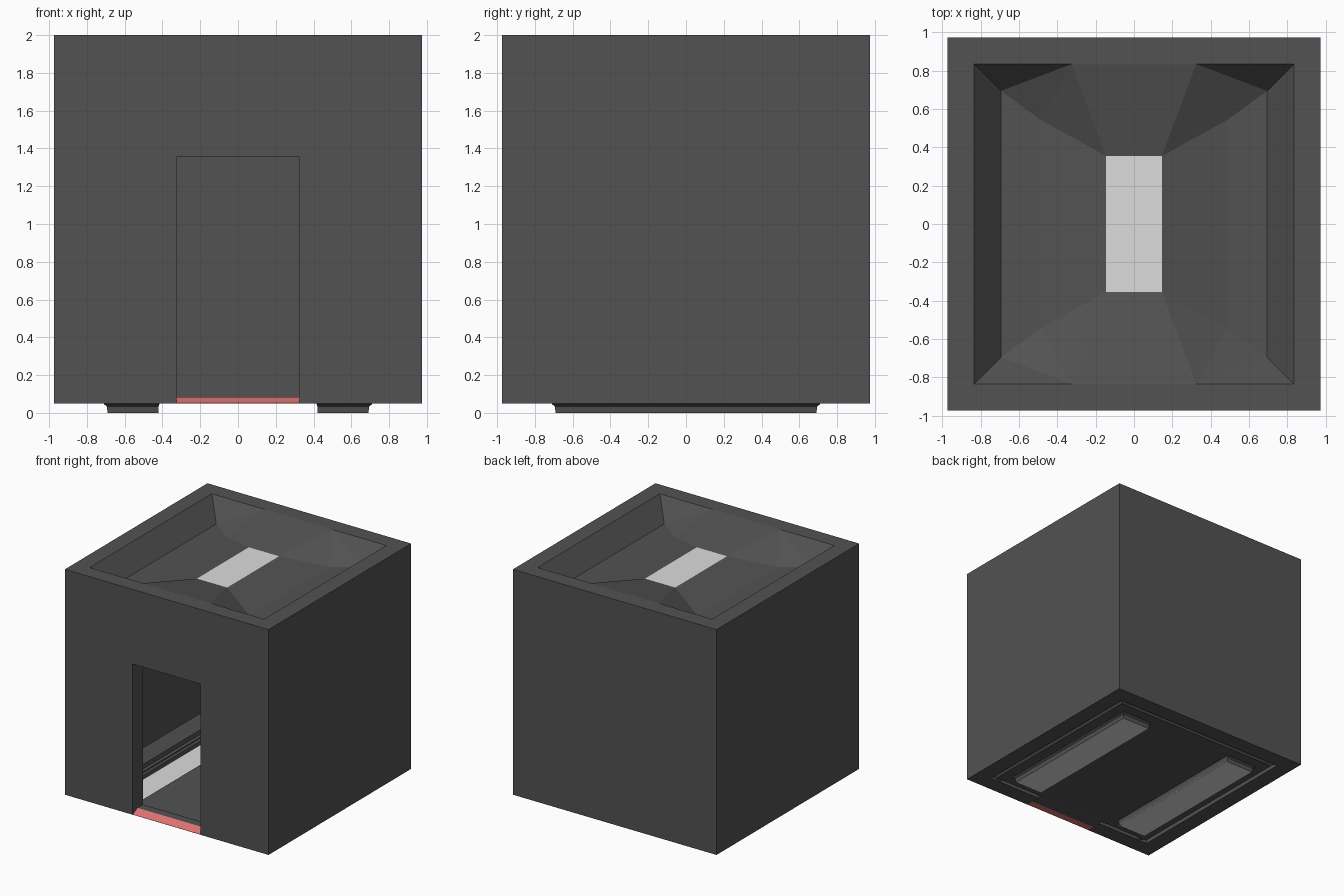
import bpy, bmesh

if "Cube" in bpy.data.objects:
    bpy.data.objects.remove(bpy.data.objects["Cube"])


def material(name, rgb):
    m = bpy.data.materials.new(name)
    m.diffuse_color = (*rgb, 1)
    m.use_nodes = True
    m.node_tree.nodes["Principled BSDF"].inputs["Base Color"].default_value = m.diffuse_color
    return m


DARK = material("dark_grey", (0.085, 0.085, 0.085))
LIGHT = material("light_panel", (0.72, 0.72, 0.72))
RED = material("soft_red", (0.74, 0.17, 0.17))


def make(name, verts, faces, mat, fix=True):
    bm = bmesh.new()
    vs = [bm.verts.new(v) for v in verts]
    for f in faces:
        bm.faces.new([vs[i] for i in f])
    bmesh.ops.remove_doubles(bm, verts=bm.verts, dist=1e-5)
    if fix:
        bmesh.ops.recalc_face_normals(bm, faces=bm.faces)
    me = bpy.data.meshes.new(name)
    bm.to_mesh(me)
    bm.free()
    me.materials.append(mat)
    ob = bpy.data.objects.new(name, me)
    bpy.context.collection.objects.link(ob)
    return ob


def box(name, x0, x1, y0, y1, z0, z1, mat=DARK):
    v = [(x, y, z) for z in (z0, z1) for x, y in ((x0, y0), (x1, y0), (x1, y1), (x0, y1))]
    f = [(3, 2, 1, 0), (4, 5, 6, 7)] + [(i, (i + 1) % 4, (i + 1) % 4 + 4, i + 4) for i in range(4)]
    return make(name, v, f, mat)


def rings(name, rects, mat=DARK, closed=False):
    """Join rectangles (x0, x1, half y, z) one after another."""
    v = [(x, y, z) for x0, x1, h, z in rects for x, y in ((x0, -h), (x1, -h), (x1, h), (x0, h))]
    n = len(rects)
    f = [(4 * k + i, 4 * k + (i + 1) % 4, 4 * ((k + 1) % n) + (i + 1) % 4, 4 * ((k + 1) % n) + i)
         for k in range(n if closed else n - 1) for i in range(4)]
    return make(name, v, f, mat)


def extrude(name, axis, profile, half, mat=DARK):
    """Extrude a profile of (a, z) points along x or y."""
    n = len(profile)
    v = [((s, a, z) if axis == 'x' else (a, s, z)) for s in (-half, half) for a, z in profile]
    f = [tuple(range(n)), tuple(range(n, 2 * n))] + [(i, (i + 1) % n, (i + 1) % n + n, i + n) for i in range(n)]
    return make(name, v, f, mat)


# Outer walls: square tube with a doorway cut in the front
O, I = 0.975, 0.835
walls = rings("walls", [(-s, s, s, z) for s, z in ((O, .05), (O, 2), (I, 2), (I, .05))], closed=True)
cutter = box("door_cutter", -.325, .325, -1.2, -.6, -.1, 1.355)
cutter.hide_render = True
cutter.hide_viewport = True
mod = walls.modifiers.new("doorway", 'BOOLEAN')
mod.object = cutter
mod.solver = 'EXACT'

# Sunken roof: side troughs, sloped ends, raised centre
A, B, C, D, E = (I, I, 2), (.695, .695, 1.83), (.49, .545, 1.83), (.145, .355, 1.905), (.325, I, 2)
verts, faces = [], []


def face(*pts):
    faces.append(tuple(range(len(verts), len(verts) + len(pts))))
    verts.extend(pts)


def flip(p, sx, sy):
    return (p[0] * sx, p[1] * sy, p[2])


for sx in (1, -1):
    for p, q in ((A, B), (B, C), (C, D)):
        face(flip(p, sx, 1), flip(q, sx, 1), flip(q, sx, -1), flip(p, sx, -1))
    for sy in (1, -1):
        for p, q in ((A, B), (B, C), (C, D)):
            face(flip(E, sx, sy), flip(p, sx, sy), flip(q, sx, sy))
for sy in (1, -1):
    face(flip(E, 1, sy), flip(D, 1, sy), flip(D, -1, sy), flip(E, -1, sy))
roof = make("roof_recess", verts, faces, DARK)
if sum(p.normal.z for p in roof.data.polygons) < 0:
    roof.data.flip_normals()
box("roof_light", -.145, .145, -.355, .355, 1.897, 1.905, LIGHT)

# Floor plates around the two light channels, with a chamfered outer edge
box("floor_centre", -.415, .415, -.80, .80, .05, .056)
for s in (-1, 1):
    box("floor_end", -.80, .80, min(s * .71, s * .80), max(s * .71, s * .80), .05, .056)
    box("floor_side", min(s * .71, s * .80), max(s * .71, s * .80), -.71, .71, .05, .056)
rings("floor_edge", [(-.80, .80, .80, .05), (-I, I, I, .085)])

for s in (-1, 1):
    # Light channel hanging below the floor and its glowing base
    rects = [(.412, .71, .71, .052), (.416, .71, .71, .046), (.42, .695, .695, .035), (.42, .69, .69, 0)]
    if s < 0:
        rects = [(-b, -a, h, z) for a, b, h, z in rects]
    rings("light_channel", rects)
    box("floor_light", min(s * .42, s * .69), max(s * .42, s * .69), -.69, .69, 0, .005, LIGHT)
    # Sloped skirting along the inner side wall
    extrude("skirting", 'y', [(s * a, z) for a, z in ((I, .16), (.74, .095), (.74, .056), (I, .086))], I)

# Doorway threshold with red front wedge
extrude("red_threshold", 'x', [(-.975, .052), (-.91, .085), (-.91, .05), (-.974, .05)], .325, RED)
extrude("door_sill", 'x', [(-.91, .05), (-.91, .085), (-I, .085), (-.78, .056), (-I, .05)], .325)
